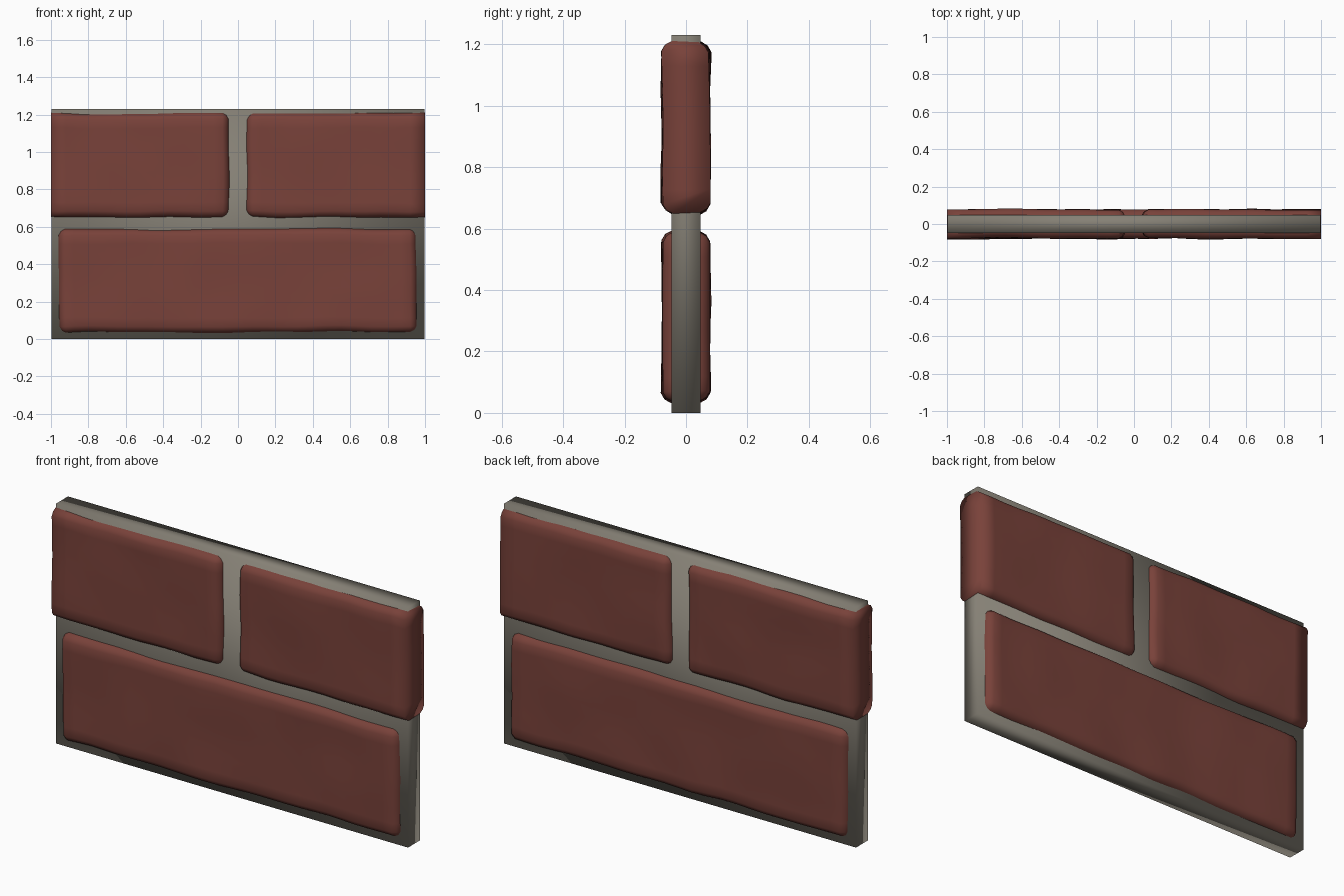
import bpy, bmesh
from mathutils import Vector, noise

cube = bpy.data.objects.get("Cube")
if cube:
    bpy.data.objects.remove(cube, do_unlink=True)


def material(name, color):
    mat = bpy.data.materials.new(name)
    mat.use_nodes = True
    mat.diffuse_color = color
    bsdf = mat.node_tree.nodes["Principled BSDF"]
    bsdf.inputs["Base Color"].default_value = color
    bsdf.inputs["Roughness"].default_value = 0.9
    return mat


BRICK = material("brick red", (0.19, 0.054, 0.042, 1))
MORTAR = material("mortar grey", (0.235, 0.216, 0.178, 1))


def box(lo, hi):
    bm = bmesh.new()
    bmesh.ops.create_cube(bm, size=1)
    lo, hi = Vector(lo), Vector(hi)
    for v in bm.verts:
        v.co = (lo + hi) / 2 + v.co * (hi - lo)
    return bm


def finish(bm, name, mat):
    bmesh.ops.recalc_face_normals(bm, faces=bm.faces)
    for f in bm.faces:
        f.smooth = True
    mesh = bpy.data.meshes.new(name)
    bm.to_mesh(mesh)
    bm.free()
    mesh.materials.append(mat)
    obj = bpy.data.objects.new(name, mesh)
    bpy.context.collection.objects.link(obj)
    return obj


def at_end(v):
    return abs(v.co.x) > 0.999


def brick(name, x0, x1, z0, z1, bevel=0.033):
    """Worn brick passing through the slab; ends at the wall's edge stay flat."""
    bm = box((x0, -0.077, z0), (x1, 0.077, z1))
    # round the rim, except where the brick is cut off at the wall's end
    edges = [e for e in bm.edges if not all(at_end(v) for v in e.verts)]
    bmesh.ops.bevel(bm, geom=edges, offset=bevel, segments=2, profile=0.4,
                    affect='EDGES', clamp_overlap=True)
    # slice into a grid so that the faces can undulate
    for axis, a, b, step in ((0, x0, x1, 0.08), (2, z0, z1, 0.08)):
        n = round((b - a) / step)
        for i in range(1, n):
            co, no = Vector(), Vector()
            co[axis], no[axis] = a + (b - a) * i / n, 1
            geom = bm.verts[:] + bm.edges[:] + bm.faces[:]
            bmesh.ops.bisect_plane(bm, geom=geom, plane_co=co, plane_no=no)
    for v in bm.verts:
        wobble = noise.noise_vector(v.co * 4 + Vector((x0 * 7, 0, z0 * 5)))
        end = at_end(v)
        v.co += Vector((wobble.x * 0.009, wobble.y * 0.009, wobble.z * 0.009))
        if end:
            v.co.x = 1 if v.co.x > 0 else -1
    return finish(bm, name, BRICK)


# mortar slab, a hair shorter than the brick ends
finish(box((-0.998, -0.048, 0), (0.998, 0.048, 1.23)), "mortar_slab", MORTAR)

# running bond: two cut bricks above one whole brick
brick("upper_right_brick", -1, -0.05, 0.65, 1.208)
brick("upper_left_brick", 0.045, 1, 0.65, 1.208)
brick("lower_brick", -0.955, 0.952, 0.035, 0.588)
